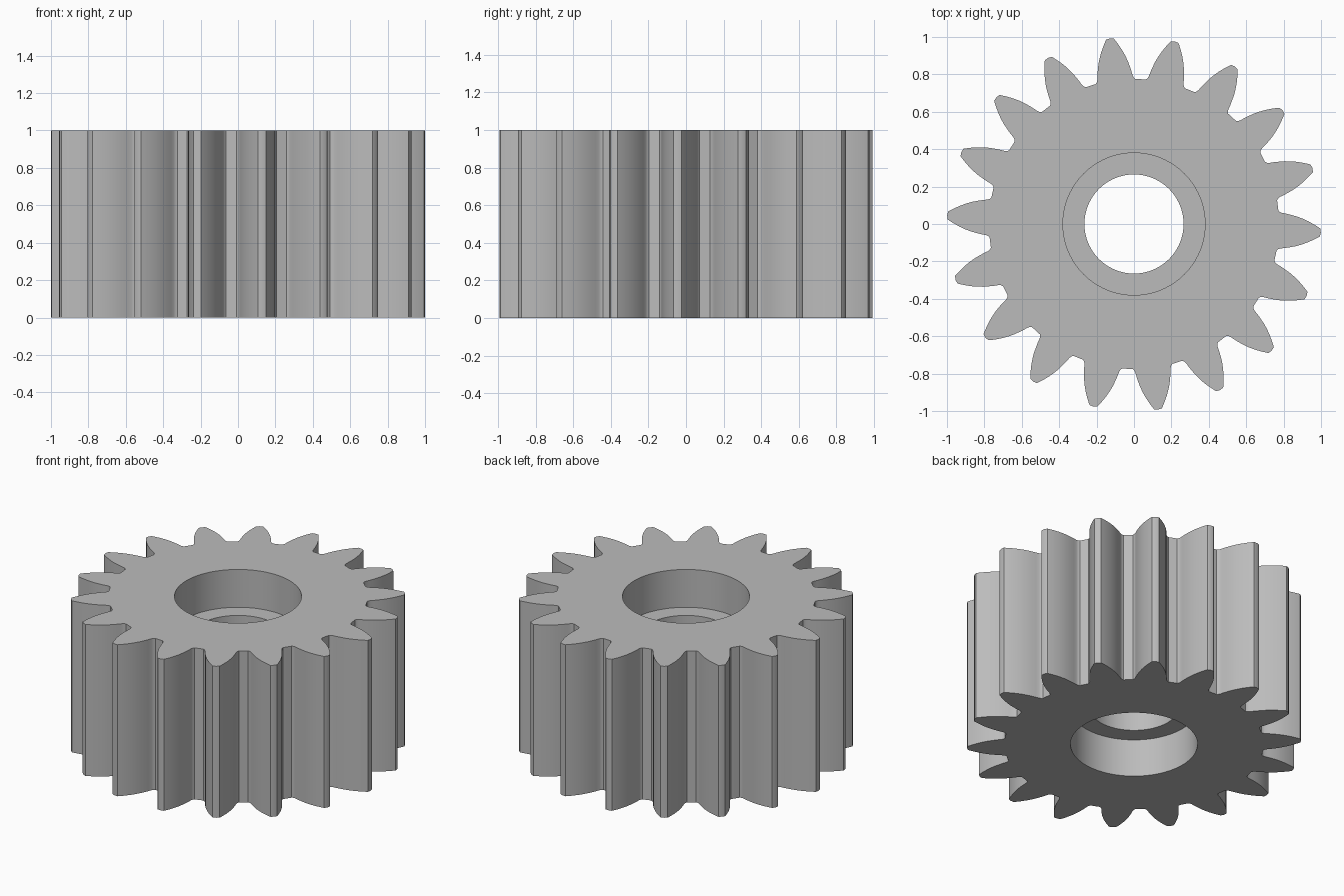
import bpy, bmesh, math
from math import cos, sin, pi

cube = bpy.data.objects.get("Cube")
if cube:
    bpy.data.objects.remove(cube, do_unlink=True)

TEETH = 18
PHASE = math.radians(-2.6)
HEIGHT = 1.0
ROOT = 0.775
LEDGE = 0.25
SEGMENTS = TEETH * 4

steel = bpy.data.materials.new("grey steel")
steel.use_nodes = True
grey = (0.5, 0.5, 0.5, 1)
steel.diffuse_color = grey
steel.node_tree.nodes["Principled BSDF"].inputs["Base Color"].default_value = grey

# One tooth flank: (radial distance, half width), root fillet to tip
FLANK = [(0.768, 0.107), (0.776, 0.1), (0.788, 0.095), (0.81, 0.092),
         (0.84, 0.086), (0.87, 0.079), (0.9, 0.069), (0.93, 0.057),
         (0.96, 0.042), (0.985, 0.028), (0.996, 0.021)]


def gear_outline():
    """Teeth around the rim, counter-clockwise."""
    tooth = [(r, -w) for r, w in FLANK] + [(1.0, 0)]
    tooth += [(r, w) for r, w in reversed(FLANK)]
    points = []
    for i in range(TEETH):
        a = PHASE + 2 * pi * i / TEETH
        points += [(u * cos(a) - v * sin(a), u * sin(a) + v * cos(a)) for u, v in tooth]
        gap = a + pi / TEETH
        points.append((ROOT * cos(gap), ROOT * sin(gap)))
    return points


def circle(radius):
    return [(radius * cos(2 * pi * i / SEGMENTS), radius * sin(2 * pi * i / SEGMENTS))
            for i in range(SEGMENTS)]


def ring(bm, points, z):
    """Closed loop of vertices and edges at one height."""
    verts = [bm.verts.new((x, y, z)) for x, y in points]
    edges = [bm.edges.new((v, verts[(i + 1) % len(verts)])) for i, v in enumerate(verts)]
    return verts, edges


def bridge(bm, lower, upper):
    n = len(lower)
    for i in range(n):
        j = (i + 1) % n
        bm.faces.new((lower[i], lower[j], upper[j], upper[i]))


bm = bmesh.new()
# Toothed rim
rim_low = ring(bm, gear_outline(), 0)
rim_top = ring(bm, gear_outline(), HEIGHT)
bridge(bm, rim_low[0], rim_top[0])

# Stepped bore: wide recess at both ends, narrow hole between
steps = [(0.38, 0), (0.38, LEDGE), (0.265, LEDGE),
         (0.265, HEIGHT - LEDGE), (0.38, HEIGHT - LEDGE), (0.38, HEIGHT)]
bore = [ring(bm, circle(r), z) for r, z in steps]
for low, high in zip(bore, bore[1:]):
    bridge(bm, high[0], low[0])

# Flat end faces between bore and teeth
for outer, inner in ((rim_low, bore[0]), (rim_top, bore[-1])):
    bmesh.ops.triangle_fill(bm, use_beauty=True, edges=outer[1] + inner[1])
bmesh.ops.recalc_face_normals(bm, faces=bm.faces)

mesh = bpy.data.meshes.new("gear_wheel")
bm.to_mesh(mesh)
bm.free()
mesh.materials.append(steel)
gear = bpy.data.objects.new("gear_wheel", mesh)
bpy.context.collection.objects.link(gear)

# Smooth flanks and bore, sharp rims
bpy.ops.object.select_all(action='DESELECT')
gear.select_set(True)
bpy.context.view_layer.objects.active = gear
bpy.ops.object.shade_smooth_by_angle(angle=math.radians(30))
